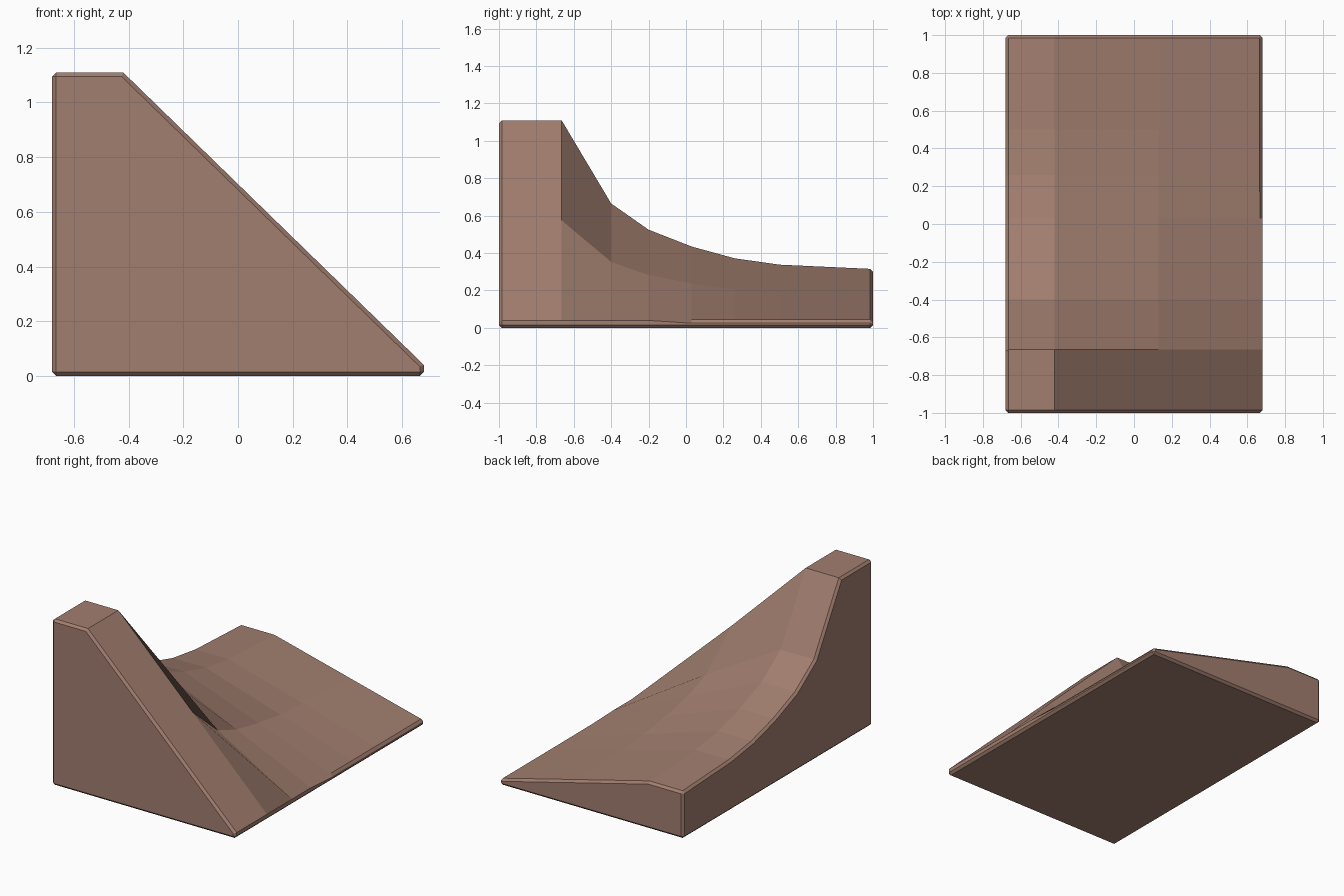
import bpy, bmesh, math

if "Cube" in bpy.data.objects:
    bpy.data.objects.remove(bpy.data.objects["Cube"])

# Ridge height along the ramp, as (y, z)
ridge = [(-1.0, 1.11), (-0.665, 1.11), (-0.4, 0.665), (-0.2, 0.525),
         (0.03, 0.435), (0.26, 0.372), (0.5, 0.338), (1.0, 0.315)]
# Columns across the ramp: x and share of the drop from ridge to low edge
columns = [(-0.68, 0.0), (-0.42, 0.0), (0.13, 0.5), (0.68, 1.0)]
LOW = 0.04

bm = bmesh.new()

# Top surface: flat strip on the left, then a straight fall to the right edge
top = [[bm.verts.new((x, y, z + (LOW - z) * t)) for x, t in columns]
       for y, z in ridge]
for a, b in zip(top, top[1:]):
    for i in range(len(columns) - 1):
        bm.faces.new((a[i], a[i + 1], b[i + 1], b[i]))

# Base corners and the walls
fl, fr, br, bl = [bm.verts.new((x, y, 0)) for x, y in
                  ((-0.68, -1), (0.68, -1), (0.68, 1), (-0.68, 1))]
bm.faces.new((fl, bl, br, fr))
bm.faces.new([fl, fr] + top[0][::-1])
bm.faces.new([br, bl] + top[-1])
bm.faces.new([bl, fl] + [row[0] for row in top])
bm.faces.new([fr, br] + [row[-1] for row in top[::-1]])
bmesh.ops.recalc_face_normals(bm, faces=bm.faces)

mesh = bpy.data.meshes.new("ramp")
bm.to_mesh(mesh)
bm.free()
ramp = bpy.data.objects.new("ramp", mesh)
bpy.context.collection.objects.link(ramp)

# Small chamfer on the square edges only
bevel = ramp.modifiers.new("edge_chamfer", 'BEVEL')
bevel.width = 0.015
bevel.segments = 1
bevel.limit_method = 'ANGLE'
bevel.angle_limit = math.radians(69)

# Brown clay colour
mat = bpy.data.materials.new("brown")
mat.diffuse_color = (0.36, 0.21, 0.16, 1)
mat.use_nodes = True
mat.node_tree.nodes["Principled BSDF"].inputs["Base Color"].default_value = mat.diffuse_color
mesh.materials.append(mat)
